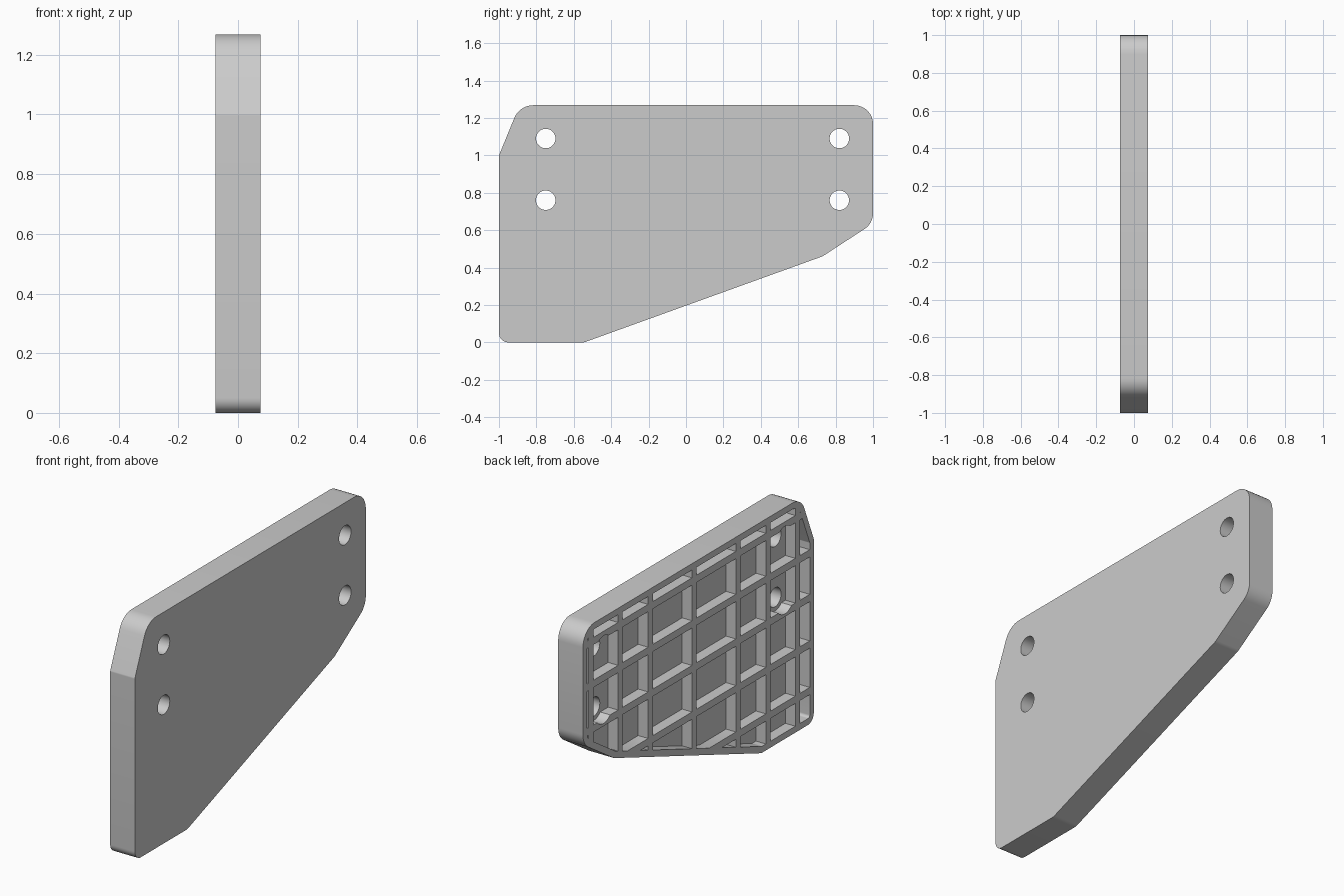
import bpy, bmesh, math
from mathutils import Vector

default = bpy.data.objects.get("Cube")
if default:
    bpy.data.objects.remove(default, do_unlink=True)

HALF = 0.075       # half thickness
DEPTH = 0.06       # pocket depth from the ribbed side
WALL = 0.035       # rim wall thickness
RIB = 0.04         # rib width

# Outline corners (y, z) counter-clockwise, each with a fillet radius
CORNERS = [((-1, 0), 0.05), ((-0.545, 0), 0.06), ((0.73, 0.46), 0.08),
           ((1, 0.636), 0.1), ((1, 1.268), 0.1), ((-0.89, 1.268), 0.11),
           ((-1, 1.0), 0.02)]


def rounded_outline(inset=0.0, steps=8):
    """Filleted outline, optionally offset inwards."""
    n = len(CORNERS)
    pts = [Vector(c) for c, _ in CORNERS]
    moved = []
    for i, p in enumerate(pts):
        a = (p - pts[i - 1]).normalized()
        b = (pts[(i + 1) % n] - p).normalized()
        na, nb = Vector((-a.y, a.x)), Vector((-b.y, b.x))
        moved.append(p + (na + nb) * inset / (1 + na.dot(nb)))
    out = []
    for i, p in enumerate(moved):
        r = max(CORNERS[i][1] - inset, 0.01)
        a = (p - moved[i - 1]).normalized()
        b = (moved[(i + 1) % n] - p).normalized()
        turn = a.angle(b)
        start = p - a * r * math.tan(turn / 2)
        centre = start + Vector((-a.y, a.x)) * r
        base = math.atan2(-a.x, a.y)
        for k in range(steps + 1):
            t = base + turn * k / steps
            out.append(centre + Vector((math.cos(t), math.sin(t))) * r)
    return out


def add_prism(bm, outline, x0, x1):
    """Extrude a (y, z) outline along x."""
    face = bm.faces.new([bm.verts.new((x0, p[0], p[1])) for p in outline])
    ext = bmesh.ops.extrude_face_region(bm, geom=[face])["geom"]
    verts = [v for v in ext if isinstance(v, bmesh.types.BMVert)]
    bmesh.ops.translate(bm, verts=verts, vec=(x1 - x0, 0, 0))


def make_object(name, prisms):
    bm = bmesh.new()
    for outline, x0, x1 in prisms:
        add_prism(bm, outline, x0, x1)
    bmesh.ops.recalc_face_normals(bm, faces=bm.faces)
    mesh = bpy.data.meshes.new(name)
    bm.to_mesh(mesh)
    bm.free()
    obj = bpy.data.objects.new(name, mesh)
    bpy.context.collection.objects.link(obj)
    return obj


def cut(target, tool, operation):
    """Apply a boolean and discard the tool."""
    tool.hide_render = True
    mod = target.modifiers.new(operation.title(), "BOOLEAN")
    mod.operation, mod.object, mod.solver = operation, tool, "EXACT"
    bpy.context.view_layer.objects.active = target
    bpy.ops.object.modifier_apply(modifier=mod.name)
    bpy.data.objects.remove(tool, do_unlink=True)


def circle(y, z, r, n=40):
    return [(y + r * math.cos(math.tau * i / n), z + r * math.sin(math.tau * i / n))
            for i in range(n)]


# Solid plate
plate = make_object("ribbed_plate", [(rounded_outline(), -HALF, HALF)])

# Pockets: the spaces between ribs, trimmed to the inset outline
ribs_y = [-0.86, -0.605, -0.345, 0.035, 0.415, 0.675, 0.93]
ribs_z = [0.18, 0.435, 0.69, 0.935, 1.17]
cells = []
edges_y, edges_z = [-1.2] + ribs_y + [1.2], [-0.2] + ribs_z + [1.5]
for y0, y1 in zip(edges_y, edges_y[1:]):
    for z0, z1 in zip(edges_z, edges_z[1:]):
        a, b, c, d = y0 + RIB / 2, y1 - RIB / 2, z0 + RIB / 2, z1 - RIB / 2
        cells.append(([(a, c), (b, c), (b, d), (a, d)], -HALF - 0.1, DEPTH - HALF))
pockets = make_object("pocket_cutter", cells)
trim = make_object("pocket_trim", [(rounded_outline(WALL), -0.4, 0.2)])
cut(pockets, trim, "INTERSECT")
cut(plate, pockets, "DIFFERENCE")

# Bolt holes, with clearance through the ribs
spots = [(y, z) for y in (-0.75, 0.82) for z in (0.76, 1.09)]
cut(plate, make_object("clearance_cutter", [
    (circle(y, z, 0.075), -0.2, DEPTH - HALF) for y, z in spots]), "DIFFERENCE")
cut(plate, make_object("hole_cutter", [
    (circle(y, z, 0.052), -0.3, 0.3) for y, z in spots]), "DIFFERENCE")

# Single grey finish
grey = bpy.data.materials.new("plain_grey")
grey.use_nodes = True
colour = (0.6, 0.6, 0.6, 1)
grey.diffuse_color = colour
bsdf = next(n for n in grey.node_tree.nodes if n.type == "BSDF_PRINCIPLED")
bsdf.inputs["Base Color"].default_value = colour
plate.data.materials.clear()
plate.data.materials.append(grey)
for poly in plate.data.polygons:
    poly.material_index = 0

# Smooth fillets, sharp edges
bpy.ops.object.select_all(action="DESELECT")
plate.select_set(True)
bpy.context.view_layer.objects.active = plate
bpy.ops.object.shade_smooth_by_angle(angle=math.radians(25))
